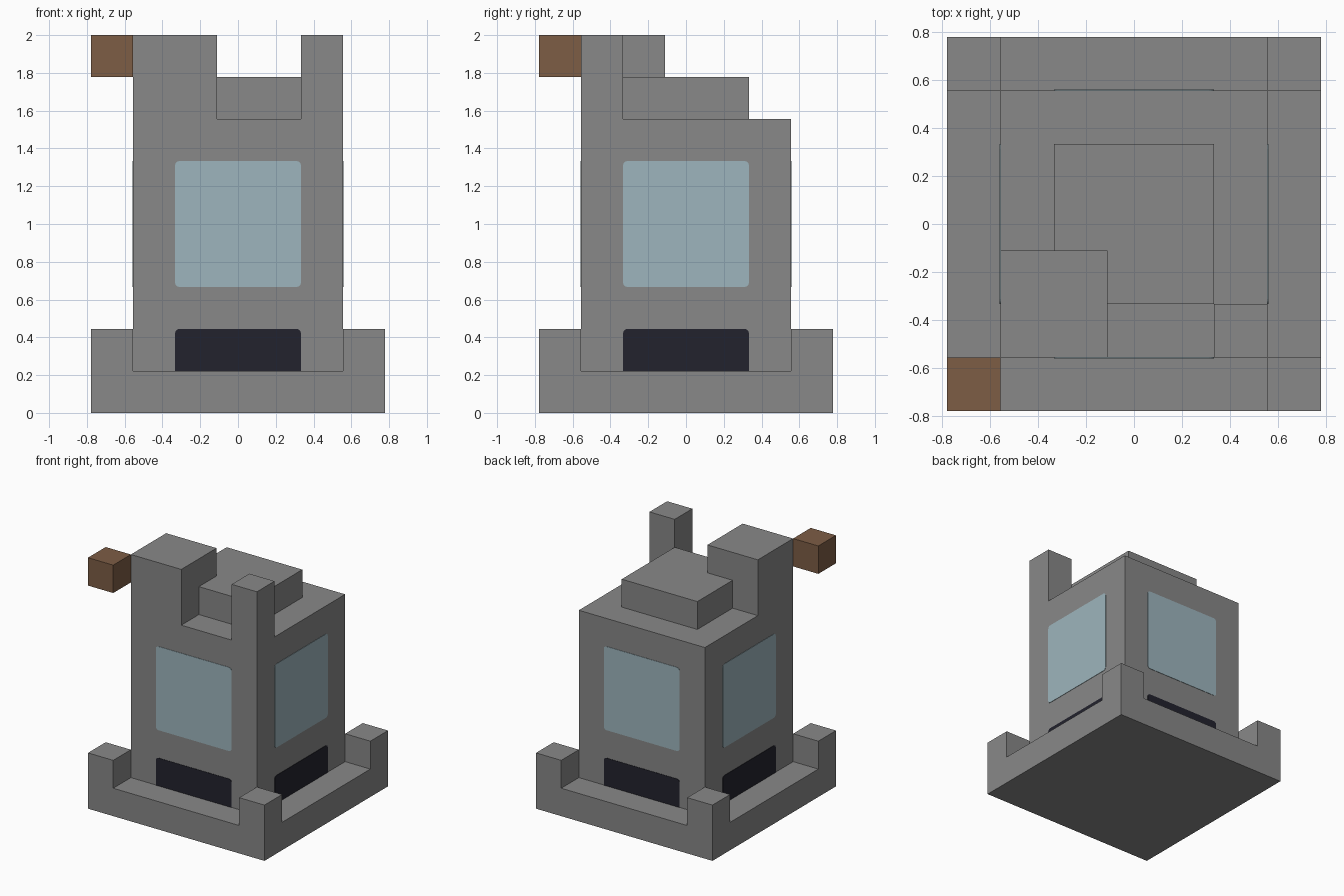
import bpy
import bmesh
from math import pi
from mathutils import Matrix, Vector

if "Cube" in bpy.data.objects:
    bpy.data.objects.remove(bpy.data.objects["Cube"])

U = 2 / 9  # one building block


def material(name, srgb):
    linear = [((c / 255 + 0.055) / 1.055) ** 2.4 for c in srgb]
    mat = bpy.data.materials.new(name)
    mat.use_nodes = True
    mat.diffuse_color = (*linear, 1)
    mat.node_tree.nodes["Principled BSDF"].inputs["Base Color"].default_value = (*linear, 1)
    return mat


STONE = material("grey stone", (136, 136, 136))
WOOD = material("brown wood", (125, 93, 69))
GLASS = material("pale blue glass", (157, 181, 189))
DARK = material("dark opening", (34, 34, 45))


def finish(name, bm, mat):
    bmesh.ops.recalc_face_normals(bm, faces=bm.faces)
    mesh = bpy.data.meshes.new(name)
    bm.to_mesh(mesh)
    bm.free()
    mesh.materials.append(mat)
    obj = bpy.data.objects.new(name, mesh)
    bpy.context.collection.objects.link(obj)
    return obj


def box_mesh(low, high):
    low, high = Vector(low), Vector(high)
    bm = bmesh.new()
    bmesh.ops.create_cube(bm, size=1)
    bmesh.ops.scale(bm, vec=high - low, verts=bm.verts)
    bmesh.ops.translate(bm, vec=(low + high) / 2, verts=bm.verts)
    return bm


def block(name, low, high, mat=STONE):
    """Box between two corners given in block units."""
    return finish(name, box_mesh(Vector(low) * U, Vector(high) * U), mat)


def panel(name, bottom, top, angle, mat, round_bottom):
    """Thin plate with rounded corners on one side of the tower."""
    face = -2.5 * U
    bm = box_mesh((-1.5 * U, face - 0.003, bottom * U), (1.5 * U, face + 0.003, top * U))
    middle = (bottom + top) / 2 * U
    corners = [e for e in bm.edges
               if abs(e.verts[0].co.y - e.verts[1].co.y) > 0.001
               and (round_bottom or e.verts[0].co.z > middle)]
    bmesh.ops.bevel(bm, geom=corners, offset=0.022, segments=3, profile=0.5, affect='EDGES')
    bmesh.ops.rotate(bm, verts=bm.verts, cent=(0, 0, 0), matrix=Matrix.Rotation(angle, 3, 'Z'))
    finish(name, bm, mat)


# Base slab with raised corners
block("base", (-3.5, -3.5, 0), (3.5, 3.5, 1))
for x, side in ((-3.5, "right"), (2.5, "left")):
    for y, end in ((-3.5, "front"), (2.5, "back")):
        block(f"corner_{end}_{side}", (x, y, 1), (x + 1, y + 1, 2))

# Tower body and rooftop blocks
block("tower_body", (-2.5, -2.5, 1), (2.5, 2.5, 7))
block("roof_cap", (-1.5, -1.5, 7), (1.5, 1.5, 8))
block("roof_turret", (-2.5, -2.5, 7), (-0.5, -0.5, 9))
block("roof_post", (1.5, -2.5, 7), (2.5, -1.5, 9))

# Wooden block touching the turret's outer edge
block("wooden_block", (-3.5, -3.5, 8), (-2.5, -2.5, 9), WOOD)

# Window and low opening on every side
for i, side in enumerate(("front", "left", "back", "right")):
    panel(f"window_{side}", 3, 6, i * pi / 2, GLASS, True)
    panel(f"opening_{side}", 1, 2, i * pi / 2, DARK, False)
